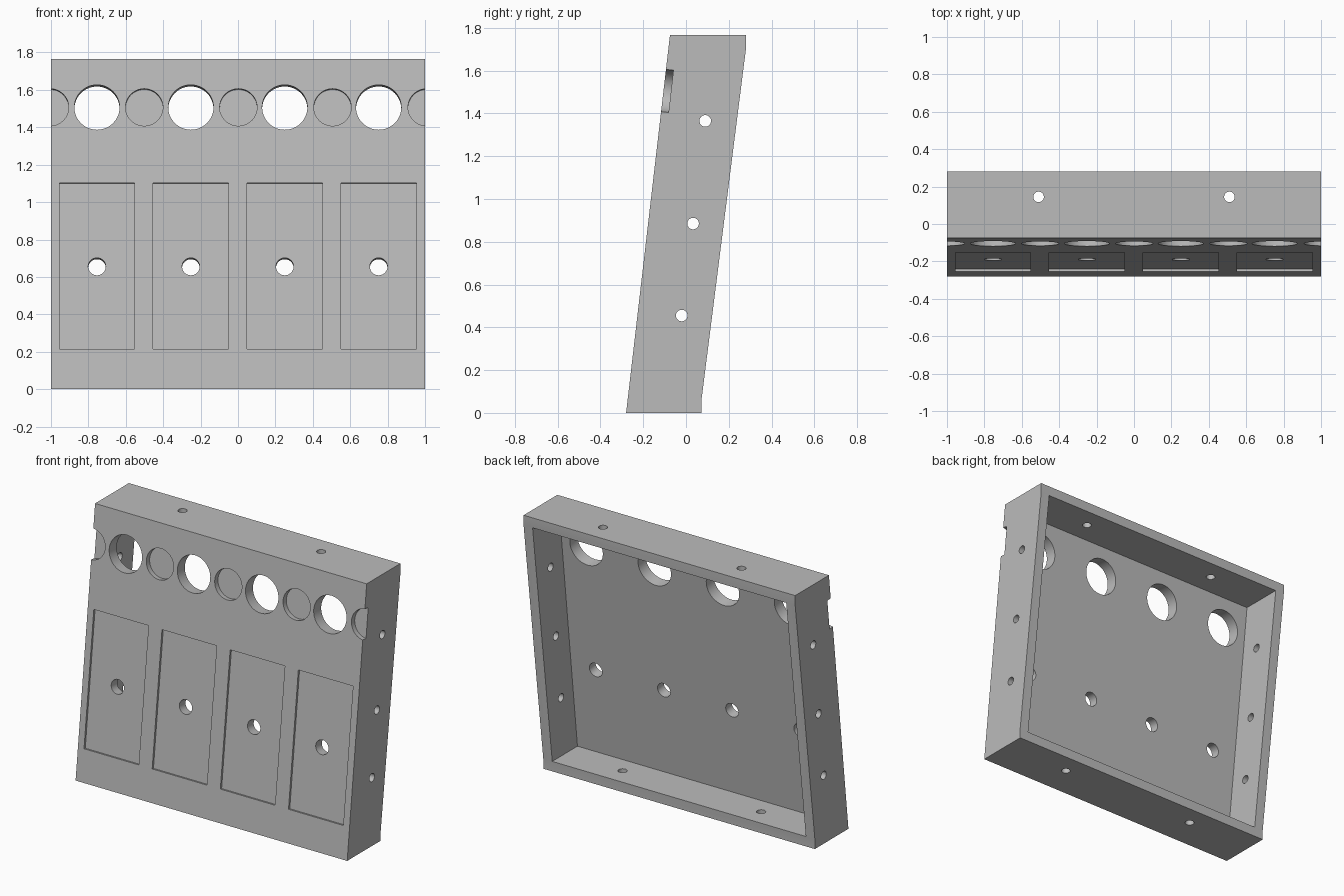
import bpy, bmesh, math
from mathutils import Matrix, Vector

cube = bpy.data.objects.get("Cube")
if cube:
    bpy.data.objects.remove(cube, do_unlink=True)

H = 1.766                      # overall height
FRONT = -0.28                  # y of the front face at the floor
SLOPE = 0.205 / H              # lean of the front face
LEAN = math.atan(SLOPE)
WALL = 0.066
PLATE = 0.08

grey = bpy.data.materials.new("plain_grey")
grey.use_nodes = True
colour = (0.5, 0.5, 0.5, 1)
grey.diffuse_color = colour
grey.node_tree.nodes["Principled BSDF"].inputs["Base Color"].default_value = colour


def make_object(name, bm):
    bmesh.ops.recalc_face_normals(bm, faces=bm.faces)
    mesh = bpy.data.meshes.new(name)
    bm.to_mesh(mesh)
    bm.free()
    mesh.materials.append(grey)
    obj = bpy.data.objects.new(name, mesh)
    bpy.context.collection.objects.link(obj)
    return obj


def prism(profile, half_width):
    """Extrude a (y, z) profile along x."""
    bm = bmesh.new()
    face = bm.faces.new([bm.verts.new((-half_width, y, z)) for y, z in profile])
    ext = bmesh.ops.extrude_face_region(bm, geom=[face])["geom"]
    verts = [v for v in ext if isinstance(v, bmesh.types.BMVert)]
    bmesh.ops.translate(bm, verts=verts, vec=(2 * half_width, 0, 0))
    return bm


def on_front(x, z):
    """Frame on the leaning front: local z points out, local y up the face."""
    return (Matrix.Translation((x, FRONT + SLOPE * z, z))
            @ Matrix.Rotation(math.pi / 2 - LEAN, 4, 'X'))


def add_cylinder(bm, frame, radius, depth):
    bmesh.ops.create_cone(bm, cap_ends=True, segments=48, radius1=radius,
                          radius2=radius, depth=depth, matrix=frame)


def cut(target, name, bm):
    cutter = make_object(name, bm)
    cutter.hide_render = True
    mod = target.modifiers.new(name, 'BOOLEAN')
    mod.operation = 'DIFFERENCE'
    mod.solver = 'EXACT'
    mod.object = cutter
    bpy.context.view_layer.objects.active = target
    bpy.ops.object.modifier_apply(modifier=mod.name)
    bpy.data.objects.remove(cutter, do_unlink=True)


# Leaning body with short upright edges at the back
panel = make_object("leaning_panel_box", prism(
    [(FRONT, 0), (0.073, 0), (0.073, WALL), (0.28, H - WALL), (0.28, H),
     (FRONT + SLOPE * H, H)], 1.0))

# Open back cavity
low, high = WALL, H - WALL
inner = FRONT + PLATE
cut(panel, "back_cavity", prism(
    [(inner + SLOPE * low, low), (0.6, low), (0.6, high),
     (inner + SLOPE * high, high)], 1.0 - WALL))

# Shallow rectangles and round pockets on the front
bm = bmesh.new()
columns = [-0.754 + 0.502 * i for i in range(4)]
for x in columns:
    size = Matrix.Diagonal((0.403, 0.888 / math.cos(LEAN), 0.028, 1))
    bmesh.ops.create_cube(bm, size=1, matrix=on_front(x, 0.658) @ size)
for i in range(5):
    add_cylinder(bm, on_front(-1.005 + 0.5035 * i, 1.507), 0.1, 0.07)
cut(panel, "front_pockets", bm)

# Large and small holes through the front plate
bm = bmesh.new()
for x in columns:
    add_cylinder(bm, on_front(x, 1.507), 0.121, 0.3)
    add_cylinder(bm, on_front(x, 0.657), 0.047, 0.3)
cut(panel, "front_holes", bm)

# Mounting holes in the sides, top and bottom
bm = bmesh.new()
sideways = Matrix.Rotation(math.pi / 2, 4, 'Y')
for y, z in ((0.09, 1.365), (0.033, 0.885), (-0.02, 0.455)):
    add_cylinder(bm, Matrix.Translation((0, y, z)) @ sideways, 0.027, 2.4)
for x in (-0.51, 0.51):
    for y, z in ((0.145, H), (-0.062, 0)):
        add_cylinder(bm, Matrix.Translation((x, y, z)), 0.028, 0.3)
cut(panel, "mounting_holes", bm)

# Smooth hole walls, sharp corners
bpy.ops.object.select_all(action='DESELECT')
panel.select_set(True)
bpy.context.view_layer.objects.active = panel
bpy.ops.object.shade_smooth_by_angle(angle=math.radians(30))
